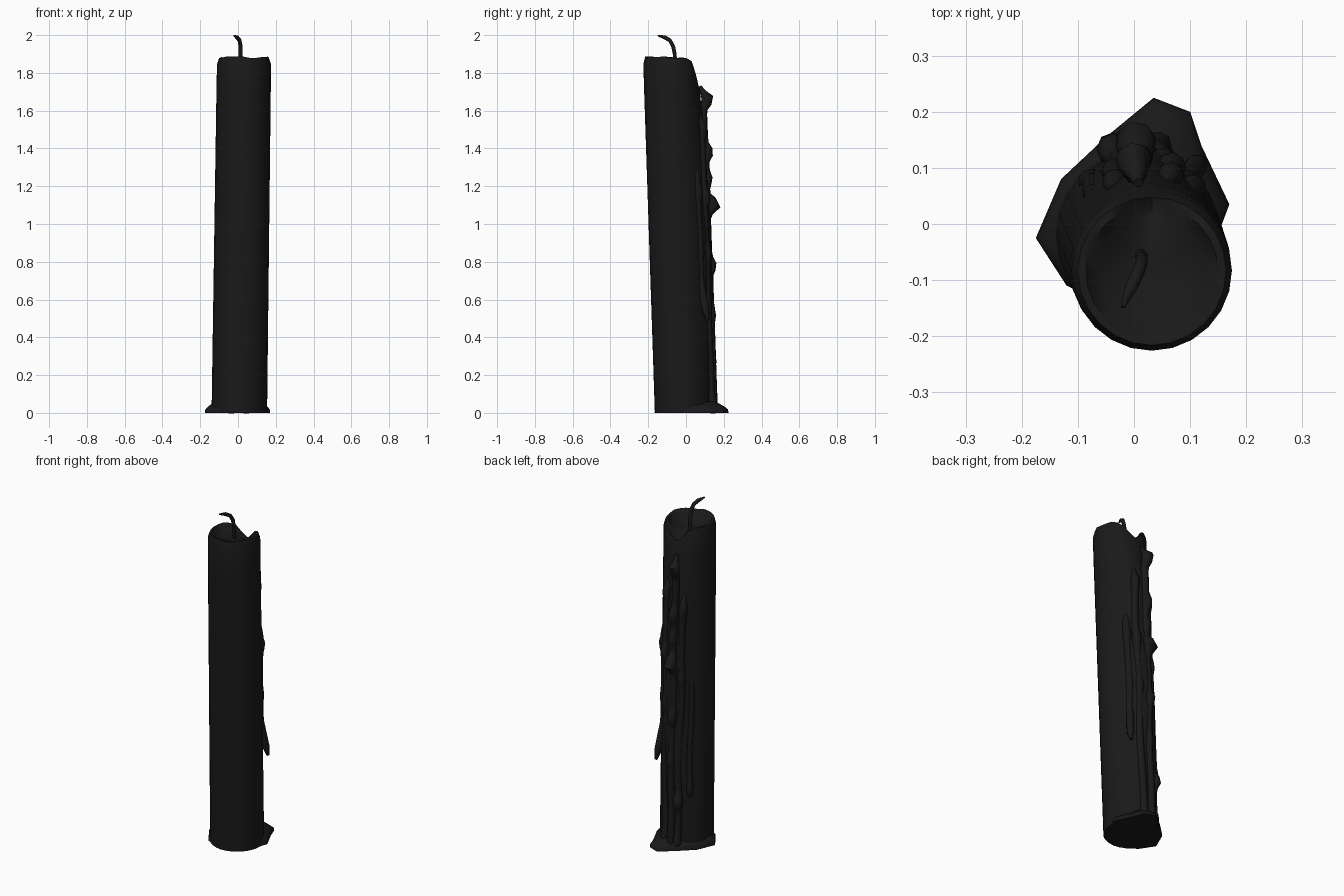
import bpy, bmesh, random
from math import cos, sin, radians, exp, pi
from mathutils import Vector

if "Cube" in bpy.data.objects:
    bpy.data.objects.remove(bpy.data.objects["Cube"])

random.seed(4)
wax = bpy.data.materials.new("black_wax")
wax.diffuse_color = (0.01, 0.01, 0.01, 1)
wax.use_nodes = True
wax.node_tree.nodes["Principled BSDF"].inputs["Base Color"].default_value = wax.diffuse_color


def axis(z):
    """Centre of the leaning candle at height z."""
    t = z / 1.88
    return Vector((0.007 + 0.025 * t, -0.018 - 0.066 * t, z))


def around(deg, z, r):
    return axis(z) + Vector((r * cos(radians(deg)), r * sin(radians(deg)), 0))


def bump(x, centre, width):
    return exp(-((x - centre) / width) ** 2)


def finish(ob):
    bpy.context.collection.objects.link(ob)
    ob.data.materials.append(wax)
    bpy.ops.object.select_all(action='DESELECT')
    bpy.context.view_layer.objects.active = ob
    ob.select_set(True)
    if ob.type == 'CURVE':
        bpy.ops.object.convert(target='MESH')
    bpy.ops.object.shade_smooth_by_angle(angle=radians(50))


def skin_rings(name, rings, bottom, top):
    """Bridge stacked rings of points and fan both ends shut."""
    bm = bmesh.new()
    loops = [[bm.verts.new(p) for p in ring] for ring in rings]
    n = len(loops[0])
    for a, b in zip(loops, loops[1:]):
        for i in range(n):
            j = (i + 1) % n
            bm.faces.new((a[i], a[j], b[j], b[i]))
    for loop, centre in ((loops[0], bottom), (loops[-1], top)):
        c = bm.verts.new(centre)
        for i in range(n):
            bm.faces.new((loop[i], loop[(i + 1) % n], c))
    bmesh.ops.recalc_face_normals(bm, faces=bm.faces)
    me = bpy.data.meshes.new(name)
    bm.to_mesh(me)
    bm.free()
    finish(bpy.data.objects.new(name, me))


def tube(name, points):
    """Round strand through (position, radius) points."""
    cu = bpy.data.curves.new(name, 'CURVE')
    cu.dimensions = '3D'
    cu.bevel_depth = 1.0
    cu.bevel_resolution = 2
    cu.use_fill_caps = True
    sp = cu.splines.new('POLY')
    sp.points.add(len(points) - 1)
    for p, (co, r) in zip(sp.points, points):
        p.co = (*co, 1)
        p.radius = r
    finish(bpy.data.objects.new(name, cu))


# Candle body: leaning shaft, thick run of wax at the back, dished top with a notch
SIDES = 24
shaft = [(1.7 * k / 8, .147 - .0004 * k) for k in range(9)]
rim = [(1.845, .143), (1.882, .132), (1.88, .118), (1.845, .095)]
rings = []
for z, r in shaft + rim:
    thick = .038 * max(0, sin(pi * z / 1.75)) ** .7 if z < 1.72 else 0
    notch = .09 if z > 1.8 else 0
    if r < .1:
        notch = .045
    ring = []
    for i in range(SIDES):
        deg = 360 * i / SIDES
        back = bump(deg, 90, 26)
        p = around(deg, z, r + thick * back)
        p.z -= notch * back
        if z > 1.87:
            p.z += random.uniform(-.006, .006)
        ring.append(p)
    rings.append(ring)
skin_rings("candle_body", rings, axis(0), axis(1.83))

# Pooled wax around the foot
foot = [(-.175, -.025), (-.12, -.11), (0, -.166), (.11, -.125), (.17, .035),
        (.12, .14), (.1, .2), (.035, .225), (-.05, .155), (-.13, .08)]
mid = axis(0)
foot_rings = [[mid.lerp(Vector((x, y, 0)), s) + Vector((0, 0, z)) for x, y in foot]
              for s, z in ((1, 0), (.99, .018), (.92, .032), (.72, .06))]
skin_rings("wax_foot", foot_rings, mid, mid + Vector((0, 0, .06)))


def drip(name, deg, top, bottom, reach, knobs, lean=0, swing=0):
    """Strand of wax down the shaft; knobs are (height, extra reach)."""
    path = []
    n = int((top - bottom) / .03)
    for k in range(n + 1):
        z = top + (bottom - top) * k / n
        swell = sum(s * bump(z, h, .032) for h, s in knobs)
        ends = min(1, .4 + .3 * min(k, n - k + (2 if bottom == 0 else 0)))
        rad = (.021 + .32 * swell) * ends
        out = reach * ends + swell + swing * max(0, 1 - (z - bottom) / .22)
        a = deg + lean * k / n + 1.5 * sin(9 * z)
        path.append((around(a, z, .145 + out - rad), rad))
    tube(name, path)


# Wax drips down the back, and one that hangs free
drip("main_drip", 98, 1.73, 0, .043,
     [(1.66, .04), (1.38, .027), (1.24, .016), (1.1, .055), (.78, .022), (.52, .008)], -6)
drip("left_drip", 113, 1.5, 0, .026, [(1.4, .008), (1.0, .01), (.28, .03), (.04, .012)], -9)
drip("outer_left_drip", 130, 1.0, .3, .012, [(.35, .006)])
drip("right_drip", 75, 1.58, 0, .033, [(1.5, .01), (1.14, .018), (.85, .01), (.05, .012)], 2)
drip("hanging_drip", 58, 1.3, .49, .017, [(1.17, .012), (.86, .005)], -1, .04)

# Bent wick
wick = [(.012, -.055, 1.82), (.014, -.06, 1.9), (.014, -.068, 1.94), (.008, -.085, 1.972),
        (-.005, -.112, 1.988), (-.02, -.148, 1.997)]
tube("wick", [(p, .011 if k < 5 else .004) for k, p in enumerate(wick)])
